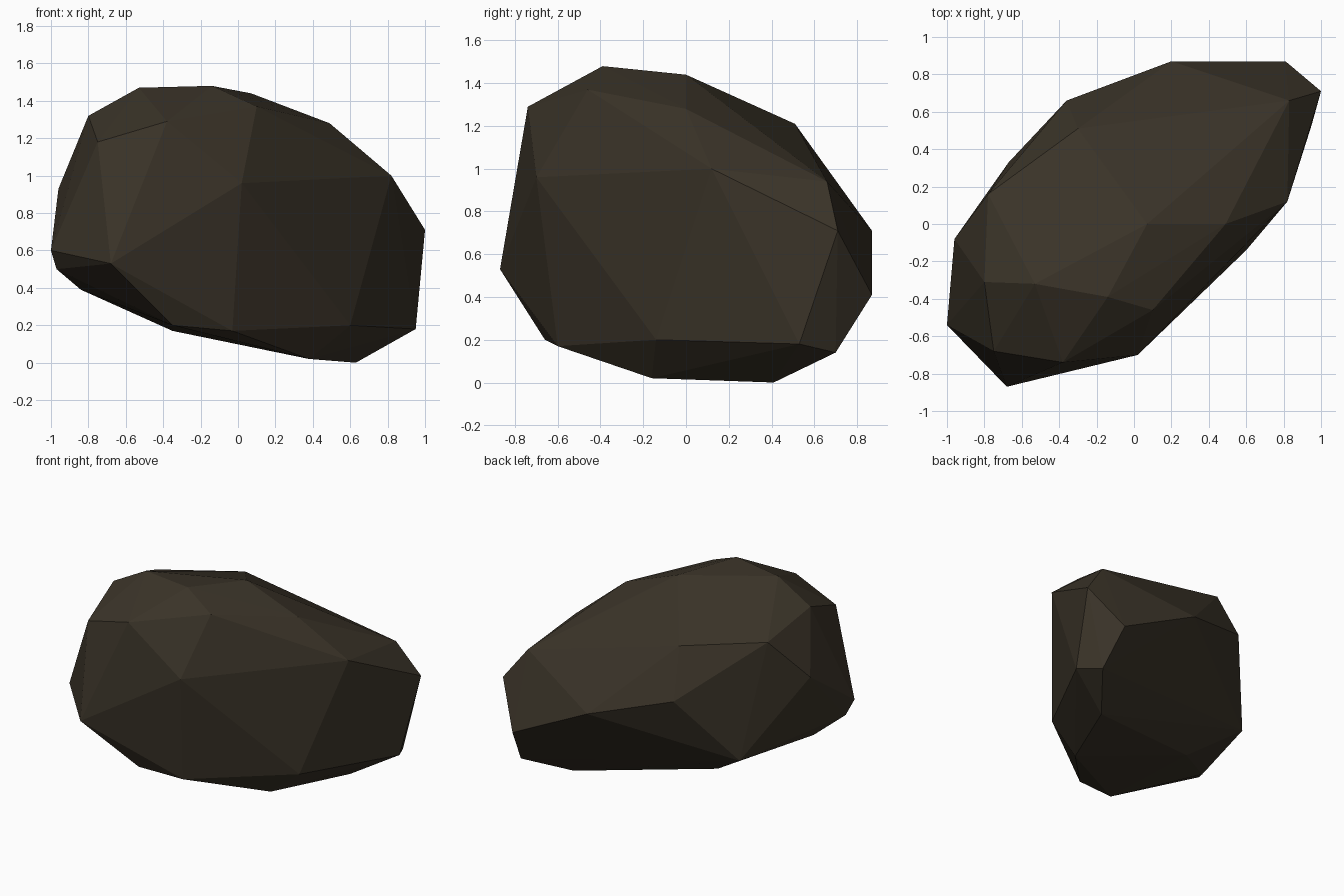
import bpy
import bmesh
from mathutils import Vector

default_cube = bpy.data.objects.get("Cube")
if default_cube:
    bpy.data.objects.remove(default_cube, do_unlink=True)


def make_material(name, colour):
    material = bpy.data.materials.new(name)
    material.use_nodes = True
    material.diffuse_color = colour
    shader = next(n for n in material.node_tree.nodes if n.type == "BSDF_PRINCIPLED")
    shader.inputs["Base Color"].default_value = colour
    shader.inputs["Roughness"].default_value = 1
    return material


def make_faceted_stone(name, corners, material):
    """Wrap flat facets around a set of chiselled corners."""
    bm = bmesh.new()
    for corner in corners:
        bm.verts.new(Vector(corner))
    bmesh.ops.convex_hull(bm, input=list(bm.verts))
    # Remove any corner that ended up inside the stone
    loose = [v for v in bm.verts if not v.link_faces]
    bmesh.ops.delete(bm, geom=loose, context="VERTS")
    bmesh.ops.recalc_face_normals(bm, faces=list(bm.faces))
    for face in bm.faces:
        face.smooth = False
    mesh = bpy.data.meshes.new(name)
    bm.to_mesh(mesh)
    bm.free()
    mesh.materials.append(material)
    stone = bpy.data.objects.new(name, mesh)
    bpy.context.scene.collection.objects.link(stone)
    return stone


# Corners of the stone, from the crown down to the underside
crown = [
    (-.14, -.39, 1.48), (-.53, -.32, 1.47), (-.8, -.31, 1.32),
    (.07, 0, 1.44), (.1, -.46, 1.37), (.49, 0, 1.28),
]
shoulder = [
    (-.38, -.74, 1.29), (-.75, -.68, 1.18), (-.78, .16, 1.23),
    (-.3, .51, 1.21), (.82, .12, 1), (.83, .66, .94),
    (.02, -.7, .96), (-.96, -.08, .93), (-.36, .66, .87),
]
belly = [
    (1, .71, .71), (.2, .87, .71), (.81, .87, .41),
    (-1, -.54, .6), (-.97, -.48, .5), (-.68, -.87, .53),
    (-.67, .33, .39), (-.84, -.29, .39),
]
underside = [
    (-.35, -.66, .2), (-.03, -.6, .17), (.6, -.14, .2),
    (.95, .53, .18), (.86, .7, .14), (-.35, .13, .17),
    (.63, .41, 0), (.38, -.16, .02),
]

dark_brown = make_material("dark_brown_stone", (.042, .033, .021, 1))
make_faceted_stone("boulder", crown + shoulder + belly + underside, dark_brown)
